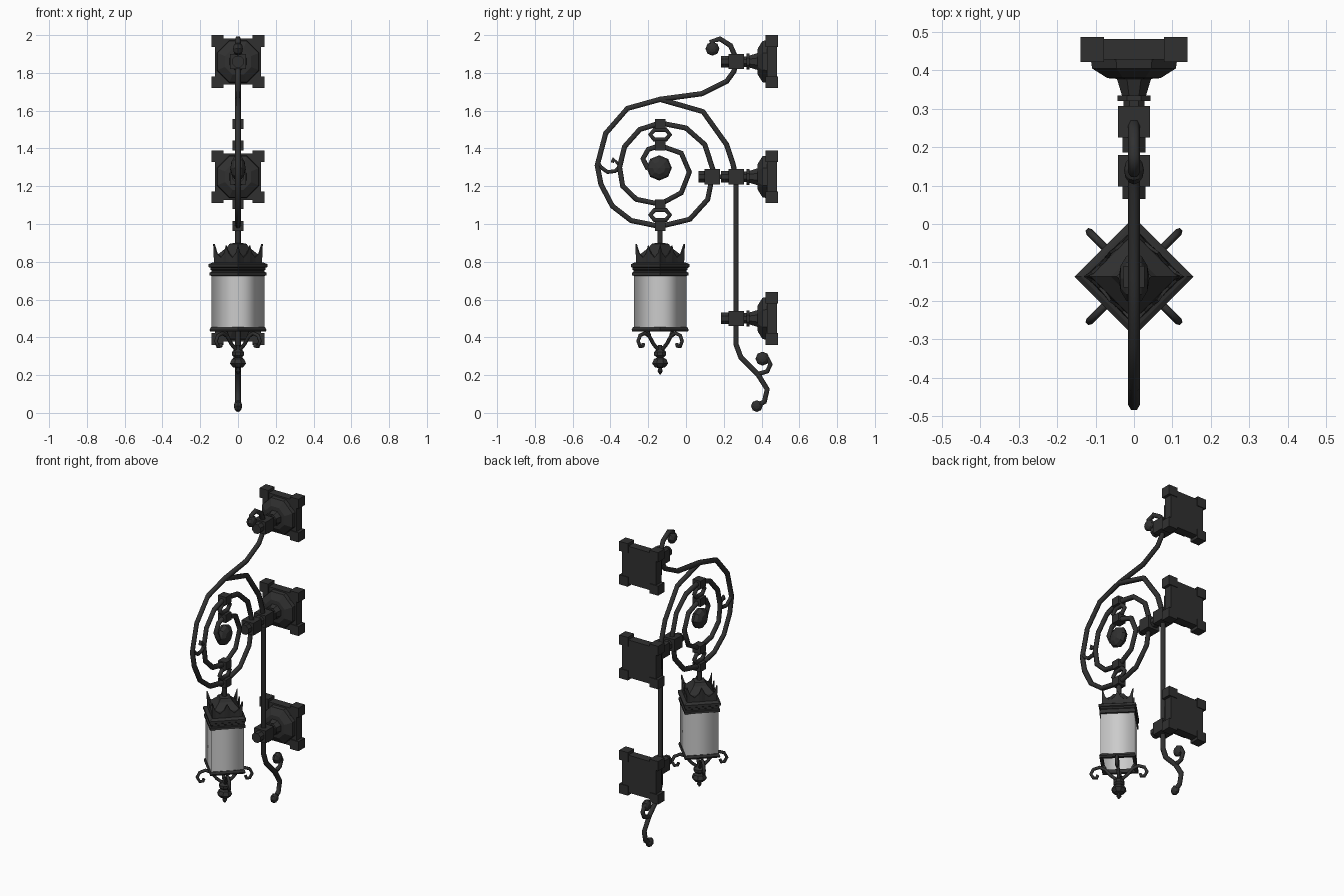
import bpy, bmesh, math
from mathutils import Vector, Matrix

if "Cube" in bpy.data.objects:
    bpy.data.objects.remove(bpy.data.objects["Cube"])

def material(name, v):
    m = bpy.data.materials.new(name)
    m.diffuse_color = (v, v, v, 1)
    m.use_nodes = True
    m.node_tree.nodes["Principled BSDF"].inputs["Base Color"].default_value = m.diffuse_color
    return m

IRON = material("dark_iron", 0.03)
GLASS = material("frosted_glass", 0.6)
LY = -0.137            # y of the lantern and spiral axis
ROD = 0.016

def finish(name, bm, mat=IRON):
    bmesh.ops.recalc_face_normals(bm, faces=bm.faces)
    me = bpy.data.meshes.new(name)
    bm.to_mesh(me)
    bm.free()
    ob = bpy.data.objects.new(name, me)
    bpy.context.collection.objects.link(ob)
    me.materials.append(mat)
    return ob

def box(name, lo, hi):
    bm = bmesh.new()
    lo, hi = Vector(lo), Vector(hi)
    bmesh.ops.create_cube(bm, size=1, matrix=Matrix.Translation((lo + hi) / 2) @ Matrix.Diagonal((*(hi - lo), 1)))
    return finish(name, bm)

def lathe(name, profile, n, place, phase=0.0, closed=False, caps=True, mat=IRON):
    """profile: (radius, height); place maps (a, b, height) to a point"""
    bm = bmesh.new()
    rings = [[bm.verts.new(place(r * math.cos(phase + 2 * math.pi * k / n),
                                 r * math.sin(phase + 2 * math.pi * k / n), h))
              for k in range(n)] for r, h in profile]
    pairs = list(zip(rings, rings[1:])) + ([(rings[-1], rings[0])] if closed else [])
    for a, b in pairs:
        for k in range(n):
            bm.faces.new((a[k], a[(k + 1) % n], b[(k + 1) % n], b[k]))
    if caps and not closed:
        bm.faces.new(rings[0])
        bm.faces.new(rings[-1])
    return finish(name, bm, mat)

def rod(name, pts, r=ROD, cyclic=False):
    cu = bpy.data.curves.new(name, 'CURVE')
    cu.dimensions = '3D'
    cu.bevel_depth, cu.bevel_resolution, cu.use_fill_caps = r, 1, True
    sp = cu.splines.new('POLY')
    sp.points.add(len(pts) - 1)
    for p, c in zip(sp.points, pts):
        p.co = (*c, 1)
    sp.use_cyclic_u = cyclic
    cu.materials.append(IRON)
    ob = bpy.data.objects.new(name, cu)
    bpy.context.collection.objects.link(ob)
    bpy.ops.object.select_all(action='DESELECT')
    ob.select_set(True)
    bpy.context.view_layer.objects.active = ob
    bpy.ops.object.convert(target='MESH')
    return bpy.context.object

def side(pts):
    return [(0, y, z) for y, z in pts]

def knob(name, y, z, r, sx=0.7):
    bm = bmesh.new()
    m = Matrix.Translation((0, y, z)) @ Matrix.Diagonal((sx, 1, 1, 1)) @ Matrix.Rotation(math.pi / 2, 4, 'Y')
    bmesh.ops.create_uvsphere(bm, u_segments=8, v_segments=6, radius=r, matrix=m)
    return finish(name, bm)

# wall mounts: slab, corner blocks, octagonal boss and rod clamp
BOSS = [(0.122, 0.43), (0.118, 0.405), (0.075, 0.38), (0.048, 0.378), (0.034, 0.335),
        (0.046, 0.335), (0.046, 0.32), (0.03, 0.32), (0.03, 0.30)]
for tag, z in (("upper", 1.86), ("middle", 1.25), ("lower", 0.5)):
    box(tag + "_wall_plate", (-0.122, 0.428, z - 0.122), (0.122, 0.482, z + 0.122))
    for i in (-1, 1):
        for j in (-1, 1):
            x, w = 0.109 * i, z + 0.109 * j
            box(tag + "_plate_corner", (x - 0.031, 0.422, w - 0.031), (x + 0.031, 0.487, w + 0.031))
    lathe(tag + "_boss", BOSS, 8, lambda a, b, h, z=z: (a, h, z + b), math.pi / 8)
    box(tag + "_clamp", (-0.042, 0.225, z - 0.04), (0.042, 0.308, z + 0.04))
    lathe(tag + "_clamp_stub", [(0.033, 0.186), (0.033, 0.23)], 8,
          lambda a, b, h, z=z: (a, h, z + b), math.pi / 8)

# second clamp holding the spiral to the middle mount
box("spiral_clamp", (-0.042, 0.098, 1.21), (0.042, 0.18, 1.29))
lathe("spiral_clamp_stub", [(0.033, 0.065), (0.033, 0.1)], 8, lambda a, b, h: (a, h, 1.25 + b), math.pi / 8)
rod("clamp_bridge", side([(0.17, 1.25), (0.24, 1.25)]), 0.014)

# upright with its lower tail and the arc joining the top of the spiral
rod("upright", side([(0.375, 0.035), (0.415, 0.06), (0.43, 0.125), (0.38, 0.205), (0.29, 0.295), (0.264, 0.365),
                     (0.264, 1.25), (0.248, 1.32), (0.215, 1.42), (0.09, 1.595), (-0.137, 1.66)]))
rod("tail_curl", side([(0.38, 0.205), (0.43, 0.22), (0.447, 0.257), (0.43, 0.29), (0.405, 0.29)]), 0.014)
knob("tail_end_knob", 0.375, 0.036, 0.031)
knob("tail_curl_knob", 0.405, 0.287, 0.037)

# spiral from the top curl inward to the centre
rod("spiral", side([(0.145, 1.945), (0.135, 1.967), (0.18, 1.98), (0.235, 1.945), (0.262, 1.885),
                    (0.255, 1.81), (0.215, 1.755), (0.085, 1.69), (-0.137, 1.66), (-0.31, 1.612),
                    (-0.425, 1.48), (-0.47, 1.31), (-0.45, 1.21), (-0.39, 1.095), (-0.29, 1.018), (-0.137, 0.987),
                    (0.02, 1.025), (0.115, 1.13), (0.145, 1.28), (0.1, 1.42), (0, 1.508),
                    (-0.137, 1.535), (-0.245, 1.5), (-0.325, 1.41), (-0.352, 1.3), (-0.335, 1.2), (-0.262, 1.13),
                    (-0.137, 1.105), (-0.025, 1.165), (0.018, 1.275), (-0.025, 1.375),
                    (-0.137, 1.415), (-0.2, 1.395), (-0.228, 1.345), (-0.2, 1.29)]))
rod("side_curl", side([(-0.345, 1.24), (-0.352, 1.31), (-0.385, 1.345), (-0.39, 1.325)]), 0.011)
rod("side_scroll", side([(-0.352, 1.3), (-0.375, 1.28), (-0.415, 1.275), (-0.45, 1.3), (-0.465, 1.32)]), 0.012)
knob("top_knob", 0.14, 1.928, 0.037)
knob("spiral_centre_ball", -0.142, 1.297, 0.067, 0.6)

# collars and link rings on the lantern axis
for z in (1.53, 1.415, 1.105, 0.99):
    box("spiral_collar", (-0.028, LY - 0.028, z - 0.026), (0.028, LY + 0.028, z + 0.026))
for z in (1.473, 1.048):
    rod("link_ring", side([(LY + y, z + h) for y, h in
        ((0.052, 0), (0.03, 0.026), (-0.03, 0.026), (-0.052, 0), (-0.03, -0.026), (0.03, -0.026))]), 0.014, True)
rod("lantern_hanger", [(0, LY, 0.98), (0, LY, 0.87)])

# lantern: four-sided, corners on the axes
def lan(a, b, h):
    return (a, LY + b, h)

glass = lathe("lantern_glass", [(0.139, 0.44), (0.139, 0.73)], 4, lan, caps=False, mat=GLASS)
for p in glass.data.polygons:
    p.use_smooth = True
lathe("bottom_rim", [(0.122, 0.43), (0.147, 0.43), (0.151, 0.44), (0.143, 0.455), (0.122, 0.455)], 4, lan, closed=True)
lathe("top_bands", [(0.138, 0.725), (0.15, 0.728), (0.15, 0.743), (0.14, 0.746), (0.14, 0.755), (0.146, 0.758),
                    (0.146, 0.768), (0.155, 0.772), (0.155, 0.787), (0.138, 0.795), (0.122, 0.797)], 4, lan)
lathe("lantern_roof", [(0.122, 0.79), (0.112, 0.835), (0.06, 0.875), (0.045, 0.895), (0.02, 0.9)], 4, lan)

# crown of leaf points around the roof
bm = bmesh.new()
STEPS = [(0, 0.895), (0.1, 0.845), (0.25, 0.822), (0.4, 0.845), (0.5, 0.885), (0.6, 0.845), (0.75, 0.822), (0.9, 0.845)]
low, high = [], []
for f in range(4):
    c0, c1 = (Vector((math.cos(q), math.sin(q), 0)) for q in (f * math.pi / 2, (f + 1) * math.pi / 2))
    for t, h in STEPS:
        d = c0.lerp(c1, t)
        out = 0.122 + (h - 0.822) * 0.13
        low.append(bm.verts.new(lan(d.x * 0.127, d.y * 0.127, 0.79)))
        high.append(bm.verts.new(lan(d.x * out, d.y * out, h)))
for k in range(len(low)):
    j = (k + 1) % len(low)
    bm.faces.new((low[k], low[j], high[j], high[k]))
crown = finish("lantern_crown", bm)
crown.modifiers.new("thickness", 'SOLIDIFY').thickness = 0.008

# scrolls and finial under the lantern
SCROLL = [(0.015, 0.335), (0.05, 0.365), (0.08, 0.405), (0.115, 0.422), (0.15, 0.41), (0.165, 0.38),
          (0.15, 0.352), (0.13, 0.352), (0.125, 0.368)]
for k in range(4):
    q = math.pi / 4 + k * math.pi / 2
    c, s = math.cos(q), math.sin(q)
    rod("bottom_scroll", [(r * c, LY + r * s, z) for r, z in SCROLL], 0.01)
    rod("scroll_brace", [(r * c, LY + r * s, z) for r, z in ((0.08, 0.41), (0.097, 0.44))], 0.009)
lathe("bottom_finial", [(0.003, 0.203), (0.015, 0.22), (0.01, 0.237), (0.03, 0.242), (0.046, 0.262), (0.035, 0.285),
                        (0.018, 0.292), (0.034, 0.305), (0.034, 0.322), (0.018, 0.34), (0.01, 0.36)], 8, lan, math.pi / 8)
